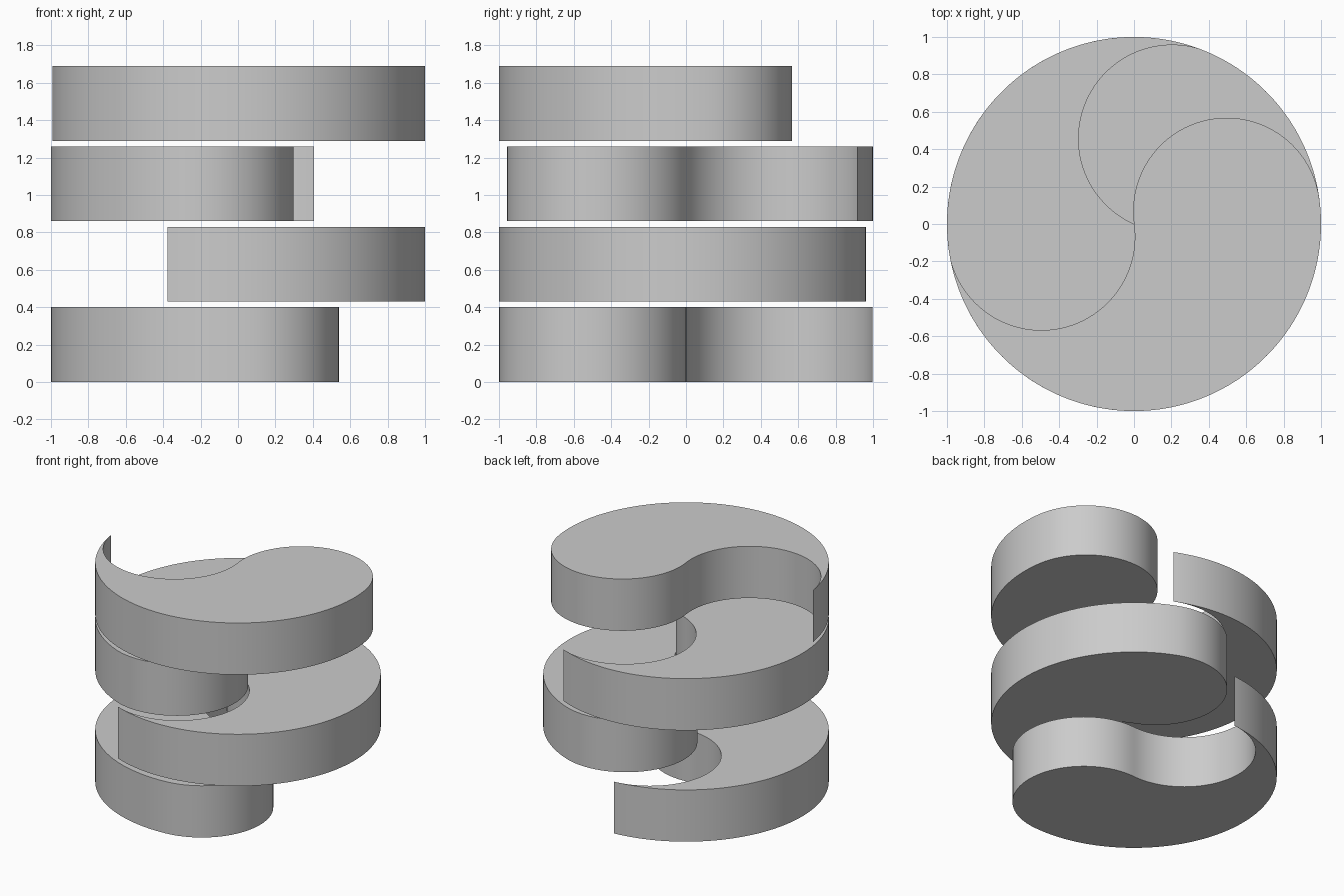
import bpy, bmesh, math
from math import sin, cos, pi

if "Cube" in bpy.data.objects:
    bpy.data.objects.remove(bpy.data.objects["Cube"])

HEIGHT, PITCH, SEG = 0.4, 0.43, 48

grey = bpy.data.materials.new("grey")
grey.diffuse_color = (0.6, 0.6, 0.6, 1)
grey.use_nodes = True
grey.node_tree.nodes["Principled BSDF"].inputs["Base Color"].default_value = grey.diffuse_color


def arc(cx, cy, r, start, sweep, n):
    """Points along an arc, without its last point."""
    return [(cx + r * cos(start + sweep * i / n), cy + r * sin(start + sweep * i / n))
            for i in range(n)]


def comma_slab(name, tail_deg, z):
    """Half disc bounded by an S curve: outer arc, round head, hollow next to the tail."""
    t = math.radians(tail_deg)
    hx, hy = 0.5 * cos(t), 0.5 * sin(t)
    outline = (arc(0, 0, 1, t, pi, 2 * SEG)             # outer rim, tail to head
               + arc(-hx, -hy, 0.5, t + pi, pi, SEG)    # round head, back to the centre
               + arc(hx, hy, 0.5, t + pi, -pi, SEG))    # hollow, out to the tail
    bm = bmesh.new()
    base = bm.faces.new([bm.verts.new((x, y, z)) for x, y in outline])
    top = bmesh.ops.extrude_face_region(bm, geom=[base], use_keep_orig=True)
    bmesh.ops.translate(bm, vec=(0, 0, HEIGHT),
                        verts=[v for v in top["geom"] if isinstance(v, bmesh.types.BMVert)])
    bmesh.ops.recalc_face_normals(bm, faces=bm.faces)
    mesh = bpy.data.meshes.new(name)
    bm.to_mesh(mesh)
    bm.free()
    mesh.materials.append(grey)
    ob = bpy.data.objects.new(name, mesh)
    bpy.context.collection.objects.link(ob)
    bpy.ops.object.select_all(action='DESELECT')
    ob.select_set(True)
    bpy.context.view_layer.objects.active = ob
    bpy.ops.object.shade_smooth_by_angle(angle=math.radians(30))


# Four stacked slabs, each turned to its own angle
for i, (name, tail) in enumerate([("bottom_slab", 94.6), ("lower_slab", 247.8),
                                  ("upper_slab", 66.0), ("top_slab", 187.8)]):
    comma_slab(name, tail, i * PITCH)
